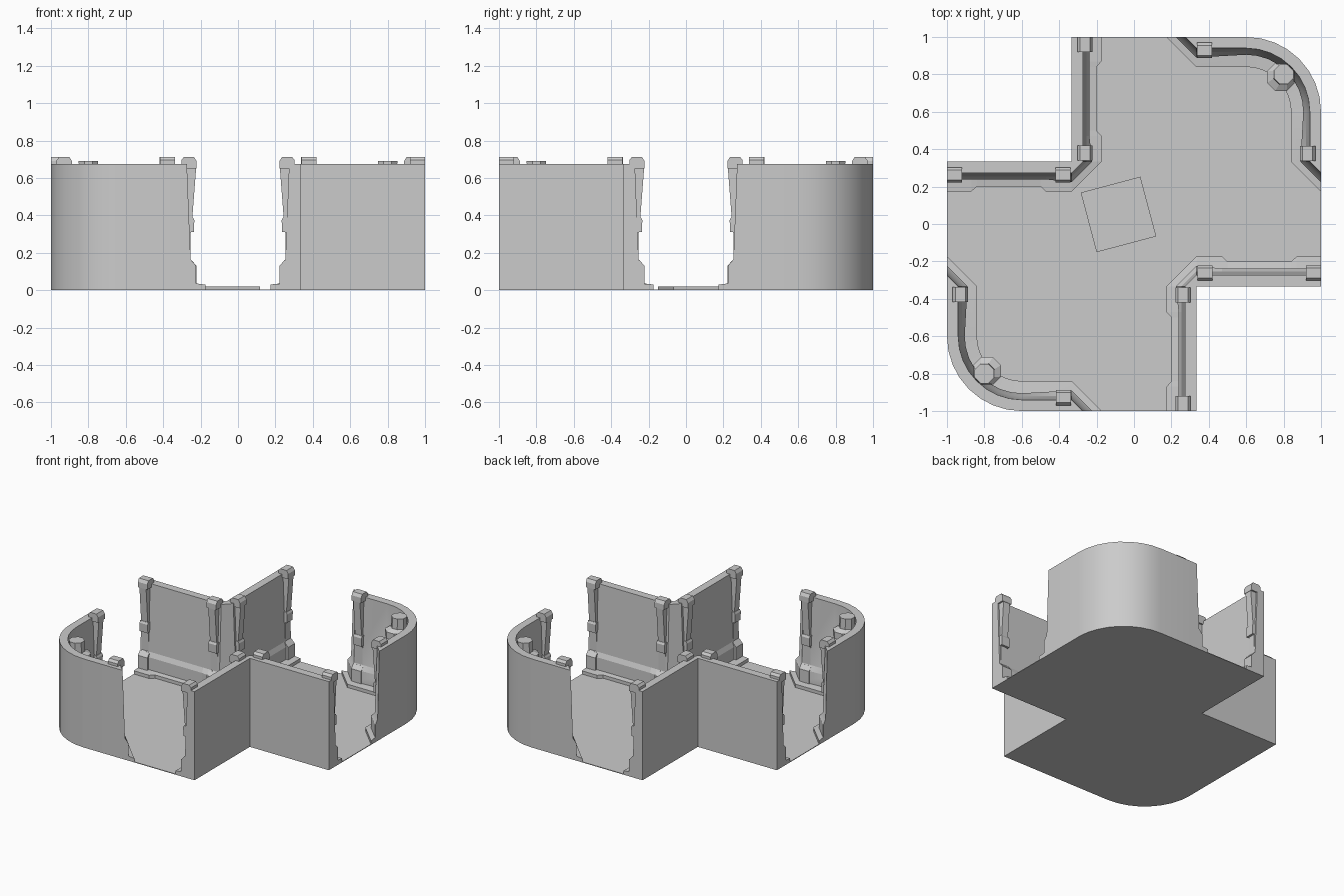
import bpy, bmesh, math
from mathutils import Vector, Matrix

if "Cube" in bpy.data.objects:
    bpy.data.objects.remove(bpy.data.objects["Cube"])

A = 1 / 3      # half width of the passage, outside
R = 0.4        # outer radius of the rounded corner
TURNS = (0, math.pi)


def make(name, bm, turn=0.0, smooth=False):
    bmesh.ops.remove_doubles(bm, verts=bm.verts, dist=0.0004)
    bmesh.ops.recalc_face_normals(bm, faces=bm.faces)
    bm.transform(Matrix.Rotation(turn, 4, 'Z'))
    me = bpy.data.meshes.new(name)
    bm.to_mesh(me)
    bm.free()
    ob = bpy.data.objects.new(name, me)
    bpy.context.collection.objects.link(ob)
    if smooth:
        bpy.ops.object.select_all(action='DESELECT')
        bpy.context.view_layer.objects.active = ob
        ob.select_set(True)
        bpy.ops.object.shade_smooth_by_angle(angle=math.radians(30))
    return ob


def loft(bm, rings):
    """Bridge closed rings of equal length and cap both ends."""
    vs = [[bm.verts.new(p) for p in r] for r in rings]
    n = len(vs[0])
    for a, b in zip(vs, vs[1:]):
        for i in range(n):
            j = (i + 1) % n
            bm.faces.new((a[i], a[j], b[j], b[i]))
    bm.faces.new(vs[0])
    bm.faces.new(vs[-1][::-1])


def wall(name, stations, turn, smooth=False):
    """Station: outer point, inward direction, curb depth, base depth."""
    rings = []
    for o, d, curb, base in stations:
        prof = [(0, 0), (curb, 0), (curb, .03), (base, .036), (base, .13),
                (.08, .165), (.06, .675), (0, .675)]
        rings.append([(o[0] + d[0] * t, o[1] + d[1] * t, z) for t, z in prof])
    bm = bmesh.new()
    loft(bm, rings)
    make(name, bm, turn, smooth)


def prism(bm, prof, o, d, w, a, b):
    """Extrude a (depth, height) profile along w from a to b."""
    o, d, w = (Vector((*v, 0)) for v in (o, d, w))
    loft(bm, [[o + d * t + w * s + Vector((0, 0, z)) for t, z in prof]
              for s in (a, b)])


def pillar(name, o, d, w, turn):
    bm = bmesh.new()
    shaft = [(.04, .03), (.11, .03), (.11, .13), (.08, .165), (.08, .3),
             (.09, .4), (.11, .66), (.04, .68)]
    cap = [(.03, .65), (.112, .65), (.112, .69), (.098, .713), (.045, .713), (.03, .695)]
    knob = [(.05, .31), (.097, .31), (.1, .375), (.092, .39), (.05, .39)]
    foot = [(.05, .03), (.112, .03), (.112, .13), (.085, .16), (.05, .16)]
    prism(bm, shaft, o, d, w, .012, .068)
    prism(bm, cap, o, d, w, 0, .08)
    prism(bm, knob, o, d, w, .006, .074)
    prism(bm, foot, o, d, w, 0, .08)
    make(name, bm, turn)


# Outer arc of the rounded corner
angles = [math.pi / 2 * (1 - i / 8) for i in range(9)]
arc = [((1 - R + R * math.cos(t), 1 - R + R * math.sin(t)),
        (-math.cos(t), -math.sin(t))) for t in angles]

# Floor slab
quarter = [(-1, A), (-A, A), (-A, 1)] + [p for p, _ in arc]
outline = quarter + [(-x, -y) for x, y in quarter]
bm = bmesh.new()
loft(bm, [[(x, y, z) for x, y in outline] for z in (0, .005)])
make("floor", bm)

# Loose turned plate on the floor
bm = bmesh.new()
bmesh.ops.create_cube(bm, size=1, matrix=Matrix.Translation((-.083, .051, .0115))
                      @ Matrix.Rotation(math.radians(14.9), 4, 'Z')
                      @ Matrix.Diagonal((.33, .33, .019, 1)))
make("floor_plate", bm)

# Rounded walls
round_st = [((A, 1), (-1, 0), .16, .11), ((A, 1), (0, -1), .16, .11)]
round_st += [(p, d, .16, .095) for p, d in arc]
round_st += [((1, A), (-1, 0), .16, .11), ((1, A), (0, -1), .16, .11)]

# Inside-corner walls, curb narrows between the pillars
steps = [(1, .16), (.87, .16), (.84, .132), (.5, .132), (.47, .16), (A, .16)]
leg = [((-A, y), (1, 0), c, .11 if y == A else .095) for y, c in steps]
corner_st = leg + [((-y, A), (0, -1), c, .11 if y == A else .095)
                   for y, c in reversed(steps)]

for turn in TURNS:
    wall("rounded_wall", round_st, turn, True)
    wall("corner_wall", corner_st, turn)

    # Pillars by the openings and corners
    pillar("rounded_pillar", (A + .003, 1), (0, -1), (1, 0), turn)
    pillar("rounded_pillar", (1, A + .003), (-1, 0), (0, 1), turn)
    for s in (A + .006, .92):
        pillar("corner_pillar", (-A, s), (1, 0), (0, 1), turn)
        pillar("corner_pillar", (-s, A), (0, -1), (-1, 0), turn)

    # Octagonal lamp on the curved wall
    bm = bmesh.new()
    rings = []
    for c, r, z in [(.81, .04, .5), (.785, .08, .54), (.785, .08, .59),
                    (.798, .056, .61), (.8, .056, .69)]:
        rings.append([(c + r * math.cos(k), c + r * math.sin(k), z)
                      for k in (math.pi / 4 * (i + .5) for i in range(8))])
    loft(bm, rings)
    make("wall_lamp", bm, turn)
